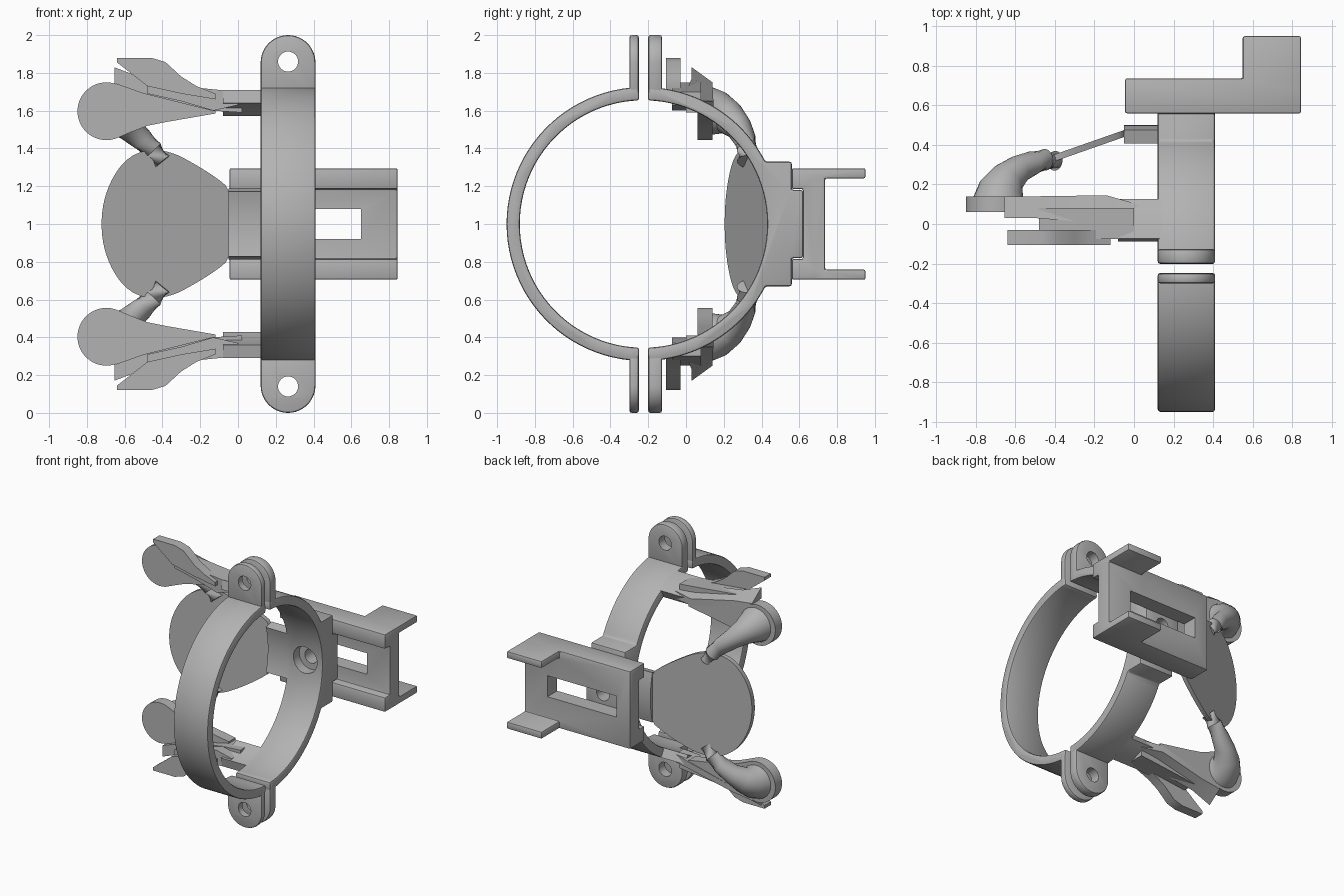
import bpy, bmesh, math
from mathutils import Vector

if "Cube" in bpy.data.objects:
    bpy.data.objects.remove(bpy.data.objects["Cube"])

grey = bpy.data.materials.new("plain_grey")
grey.use_nodes = True
grey.diffuse_color = (0.45, 0.45, 0.45, 1)
grey.node_tree.nodes["Principled BSDF"].inputs["Base Color"].default_value = (0.45, 0.45, 0.45, 1)

MID_Y, R_IN, R_OUT = -0.225, 0.655, 0.725   # clamp ring
X0, X1 = 0.12, 0.41                         # clamp width
XC = (X0 + X1) / 2


def loft(name, rings):
    """Skin closed rings of points and cap both ends; heights are relative to z = 1."""
    bm = bmesh.new()
    loops = [[bm.verts.new(p) for p in ring] for ring in rings]
    n = len(loops[0])
    for a, b in zip(loops, loops[1:]):
        for i in range(n):
            j = (i + 1) % n
            bm.faces.new((a[i], a[j], b[j], b[i]))
    bm.faces.new(loops[0])
    bm.faces.new(loops[-1])
    bmesh.ops.recalc_face_normals(bm, faces=bm.faces)
    mesh = bpy.data.meshes.new(name)
    bm.to_mesh(mesh)
    bm.free()
    mesh.materials.append(grey)
    obj = bpy.data.objects.new(name, mesh)
    obj.location.z = 1
    bpy.context.collection.objects.link(obj)
    return obj


def prism(name, pts, axis, lo, hi):
    """Extrude a (y, z) outline along X or an (x, z) outline along Y."""
    put = (lambda p, t: (t, p[0], p[1])) if axis == "X" else (lambda p, t: (p[0], t, p[1]))
    return loft(name, [[put(p, t) for p in pts] for t in (lo, hi)])


def box(name, x, y, z):
    return prism(name, [(x[0], z[0]), (x[1], z[0]), (x[1], z[1]), (x[0], z[1])], "Y", *y)


def arc(radius, a0, a1, n=48, c=(MID_Y, 0)):
    return [(c[0] + radius * math.cos(math.radians(a0 + (a1 - a0) * i / n)),
             c[1] + radius * math.sin(math.radians(a0 + (a1 - a0) * i / n))) for i in range(n + 1)]


def rounded(pts, steps=2):
    """Soften a closed outline by corner cutting."""
    for _ in range(steps):
        out = []
        for p, q in zip(pts, pts[1:] + pts[:1]):
            out += [(p[0] * k + q[0] * (1 - k), p[1] * k + q[1] * (1 - k)) for k in (0.75, 0.25)]
        pts = out
    return pts


def modify(obj, kind, **settings):
    mod = obj.modifiers.new(kind.title(), kind)
    for key, value in settings.items():
        setattr(mod, key, value)
    bpy.context.view_layer.objects.active = obj
    bpy.ops.object.modifier_apply(modifier=mod.name)


def combine(obj, other, operation):
    modify(obj, "BOOLEAN", operation=operation, solver="EXACT", object=other)
    bpy.data.objects.remove(other)


def drill(obj, x, z, radius, y0, y1):
    combine(obj, prism("drill", arc(radius, 0, 348.75, 31, (x, z)), "Y", y0, y1), "DIFFERENCE")


def soften(obj, width=0.012):
    modify(obj, "BEVEL", width=width, segments=2, limit_method="ANGLE", angle_limit=math.radians(40))


def mirror(obj):
    modify(obj, "MIRROR", use_axis=(False, False, True))


# Clamp halves: front arc, and back arc with mounting block and tongue
front = prism("front_clamp_half", arc(R_OUT, 92, 268) + arc(R_IN, 268, 92), "X", X0, X1)
soften(front)
flat = math.degrees(math.asin(0.33 / R_OUT))
block = [(0.56, 0.33), (0.56, 0.18), (0.62, 0.18), (0.62, -0.18), (0.56, -0.18), (0.56, -0.33)]
back = prism("back_clamp_half", arc(R_OUT, 88, flat, 24) + block + arc(R_OUT, -flat, -88, 24)
             + arc(R_IN, -88, 88), "X", X0, X1)
soften(back)
drill(back, XC, 0, 0.053, 0.3, 0.8)
drill(back, XC, 0, 0.1, 0.3, 0.5)

# Bolt ears
for name, y0, y1 in (("front_bolt_ears", -0.30, -0.25), ("back_bolt_ears", -0.20, -0.127)):
    outline = [(X1, 0.665)] + arc(0.145, 0, 180, 24, (XC, 0.855)) + [(X0, 0.665)]
    ear = prism(name, outline, "Y", y0, y1)
    soften(ear)
    drill(ear, XC, 0.86, 0.053, y0 - 0.1, y1 + 0.1)
    mirror(ear)

# Slotted rail bracket with two hooked flanges
rail = [(0.56, 0.295), (0.56, 0.185), (0.62, 0.185), (0.62, -0.185), (0.56, -0.185),
        (0.56, -0.295), (0.737, -0.295), (0.737, 0.295)]
bracket = prism("rail_bracket", rail, "X", -0.045, 0.845)
for s in (1, -1):
    combine(bracket, box("flange", (0.55, 0.845), (0.68, 0.95), sorted((s * 0.242, s * 0.295))), "UNION")
soften(bracket)
combine(bracket, box("slot", (0.07, 0.65), (0.5, 0.9), (-0.08, 0.08)), "DIFFERENCE")

# Neck and round tilted paddle
tilt = math.degrees(math.asin(0.18 / 0.69))
prism("paddle_neck", arc(R_OUT, -tilt, tilt, 12) + arc(R_IN, tilt, -tilt, 12), "X", -0.05, X0 + 0.02)
half = [(-0.03, 0.175), (-0.12, 0.25), (-0.25, 0.33), (-0.36, 0.385), (-0.49, 0.395),
        (-0.60, 0.34), (-0.68, 0.22), (-0.722, 0.08)]
paddle = prism("paddle", rounded(half + [(x, -z) for x, z in reversed(half)]), "Y", 0, 0.035)
for v in paddle.data.vertices:
    v.co.y += 0.44 + 0.35 * (v.co.x + 0.05)

# Straps leaving the clamp
mirror(prism("straps", arc(R_OUT, 78, 61, 8) + arc(R_IN, 61, 78, 8), "X", -0.08, X0 + 0.02))

# Arm bodies and outer fingers
body = [(-0.48, 0.69), (-0.48, 0.75), (-0.2, 0.72), (0.0, 0.70), (0.0, 0.63), (-0.13, 0.60), (-0.3, 0.65)]
mirror(prism("arm_bodies", body, "Y", -0.075, 0.08))
finger = [(-0.64, 0.88), (-0.46, 0.88), (-0.385, 0.858), (-0.30, 0.78), (-0.22, 0.73), (-0.12, 0.69),
          (-0.12, 0.66), (-0.3, 0.69), (-0.48, 0.73), (-0.64, 0.855)]
mirror(prism("outer_fingers", finger, "Y", -0.105, -0.03))

# Middle fingers with sloping tops: x, front y, back y, underside, front top, back top
spans = [(-0.655, 0.03, 0.14, 0.745, 0.83, 0.75), (-0.5, 0.03, 0.14, 0.69, 0.77, 0.73),
         (-0.14, 0.0, 0.145, 0.60, 0.70, 0.65), (0.02, 0.0, 0.10, 0.59, 0.68, 0.65)]
mirror(loft("middle_fingers", [[(x, f, lo), (x, b, lo), (x, b, tb), (x, f, tf)]
                               for x, f, b, lo, tf, tb in spans]))

# Round pads with tapering tails
pad = arc(0.153, 70, 295, 28, (-0.697, 0.597)) + [
    (-0.57, 0.485), (-0.48, 0.52), (-0.38, 0.54), (-0.12, 0.585), (-0.12, 0.605),
    (-0.3, 0.64), (-0.48, 0.70), (-0.57, 0.728)]
mirror(prism("round_pads", pad, "Y", 0.06, 0.14))

# Curved limbs swelling from the paddle rim to the pads
path = [(-0.40, 0.32, 0.33, 0.05), (-0.45, 0.325, 0.39, 0.055), (-0.51, 0.31, 0.45, 0.06),
        (-0.58, 0.28, 0.51, 0.07), (-0.64, 0.23, 0.56, 0.09), (-0.67, 0.17, 0.585, 0.118),
        (-0.685, 0.12, 0.597, 0.135)]
rings = []
for i, (x, y, z, r) in enumerate(path):
    ahead = Vector(path[min(i + 1, len(path) - 1)][:3]) - Vector(path[max(i - 1, 0)][:3])
    if i == len(path) - 1:
        ahead = Vector((0, -1, 0))
    side = ahead.cross(Vector((1, 0, -1))).normalized()
    up = side.cross(ahead).normalized()
    rings.append([Vector((x, y, z)) + side * u + up * w for u, w in arc(r, 0, 345, 23, (0, 0))])
mirror(loft("curved_limbs", rings))

# Smooth shading with sharp edges kept
bpy.ops.object.select_all(action="DESELECT")
for obj in bpy.context.collection.objects:
    if obj.type == "MESH" and obj.data.materials and obj.data.materials[0] == grey:
        obj.select_set(True)
        bpy.context.view_layer.objects.active = obj
bpy.ops.object.shade_smooth_by_angle(angle=math.radians(30))
